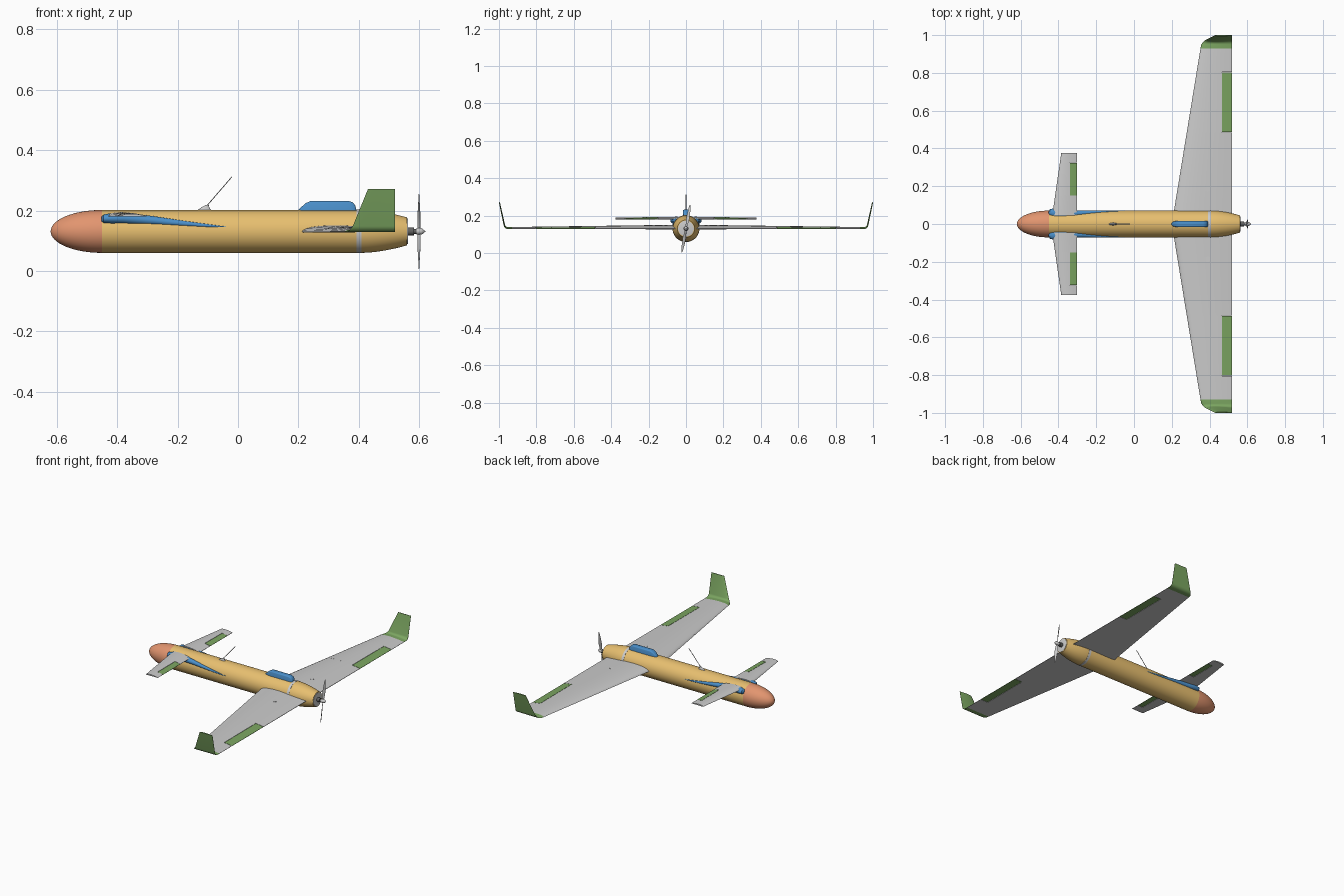
import bpy, bmesh, math
from mathutils import Vector

if "Cube" in bpy.data.objects:
    bpy.data.objects.remove(bpy.data.objects["Cube"])

CZ, R = 0.131, 0.071          # fuselage axis height and radius


def mat(name, rgb):
    m = bpy.data.materials.new(name)
    m.diffuse_color = (*rgb, 1)
    m.use_nodes = True
    m.node_tree.nodes["Principled BSDF"].inputs["Base Color"].default_value = m.diffuse_color
    return m


TAN = mat("tan", (0.80, 0.52, 0.16))
CORAL = mat("coral", (0.76, 0.30, 0.16))
BLUE = mat("blue", (0.07, 0.28, 0.60))
GREEN = mat("green", (0.20, 0.38, 0.12))
DARK = mat("dark", (0.12, 0.12, 0.12))


def loft(name, rings, material=None, mirror=False, angle=40):
    """Skin closed rings of equal length and cap both ends."""
    bm = bmesh.new()
    vs = [[bm.verts.new(p) for p in ring] for ring in rings]
    n = len(rings[0])
    for a, b in zip(vs, vs[1:]):
        for i in range(n):
            j = (i + 1) % n
            bm.faces.new((a[i], a[j], b[j], b[i]))
    bm.faces.new(vs[0])
    bm.faces.new(vs[-1])
    bmesh.ops.remove_doubles(bm, verts=bm.verts, dist=1e-6)
    bmesh.ops.recalc_face_normals(bm, faces=bm.faces)
    for f in bm.faces:
        f.smooth = True
    me = bpy.data.meshes.new(name)
    bm.to_mesh(me)
    bm.free()
    me.set_sharp_from_angle(angle=math.radians(angle))
    ob = bpy.data.objects.new(name, me)
    bpy.context.collection.objects.link(ob)
    if material:
        me.materials.append(material)
    if mirror:
        mod = ob.modifiers.new("mirror", 'MIRROR')
        mod.use_axis = (False, True, False)
        mod.use_mirror_merge = False
    return ob


def oval(x, y, z, ry, rz, n=24):
    return [(x, y + ry * math.cos(2 * math.pi * i / n),
             z + rz * math.sin(2 * math.pi * i / n)) for i in range(n)]


def lathe(name, profile, material=None):
    return loft(name, [oval(x, 0, CZ, r, r, 64) for x, r in profile], material)


def foil(y, z, le, te, thick, a=0.0, b=1.0, tilt=0.0, n=14):
    """Flat-bottomed wing section between chord positions a and b."""
    up, low = [], []
    for i in range(n + 1):
        t = a + (b - a) * (1 - math.cos(math.pi * i / n)) / 2
        h = thick * (2.6 * math.sqrt(t) * (1 - t) + 0.12 * t)
        lo = -thick * 0.35 * math.sqrt(t) * (1 - t) ** 3
        up.append((t, h))
        low.append((t, lo))
    pts = up + low[::-1][:-1] if a == 0 else up + low[::-1]
    s, c = math.sin(tilt), math.cos(tilt)
    return [(le + t * (te - le), y - h * s, z + h * c) for t, h in pts]


def flying_surface(name, flap_name, root, tip, te, z, y0, y1, hinge, gap=0.002):
    """Tapered panel with an inset flap; root and tip are (y, leading edge, thickness)."""
    def sec(y, x0=None, x1=None):
        k = (y - root[0]) / (tip[0] - root[0])
        le = root[1] + k * (tip[1] - root[1])
        th = root[2] + k * (tip[2] - root[2])
        f = lambda x: (x - le) / (te - le)
        return foil(y, z, le, te, th, f(x0) if x0 else 0, f(x1) if x1 else 1)
    loft(name + "_inner", [sec(root[0]), sec(y0)], None, True)
    # blunt-backed middle panel in front of the flap
    loft(name + "_middle", [sec(y0, None, hinge), sec(y1, None, hinge)], None, True)
    loft(name + "_outer", [sec(y1), sec(tip[0])], None, True)
    loft(flap_name, [sec(y0 + gap, hinge + gap), sec(y1 - gap, hinge + gap)], GREEN, True)


# Fuselage, nose and tail
q = [math.pi / 2 * i / 16 for i in range(17)]
lathe("nose_cone", [(-0.45 - 0.17 * math.cos(a), max(R * math.sin(a), 0.0005)) for a in q], CORAL)
tail = [(0.41 + 0.15 * i / 8, R - 0.025 * (i / 8) ** 1.7) for i in range(9)]
lathe("fuselage", [(-0.45, R)] + tail, TAN)
lathe("fuselage_band", [(0.392, R), (0.392, R + .001), (0.408, R + .001), (0.408, R)])
lathe("tail_plate", [(0.555, 0.042), (0.562, 0.042), (0.563, 0.038)])

# Main wing with ailerons
WZ = 0.129
flying_surface("wing", "aileron", (0.0, 0.20, 0.022), (0.93, 0.352, 0.010),
               0.52, WZ, 0.485, 0.805, 0.465)

# Winglets: curved bend, then a leaning fin
lean = math.radians(78)
rings = [foil(0.93, WZ, 0.352, 0.52, 0.010)]
for i in range(9):
    a = lean * i / 8
    rings.append(foil(0.95 + 0.025 * math.sin(a), WZ + 0.025 * (1 - math.cos(a)),
                      0.356 + 0.024 * (i / 8), 0.52, 0.010 - 0.003 * i / 8, tilt=a))
rings.append(foil(1.0, 0.271, 0.43, 0.52, 0.005, tilt=lean))
loft("winglet", rings, GREEN, True)

# Canard with elevators
flying_surface("canard", "elevator", (0.045, -0.433, 0.013), (0.377, -0.385, 0.008),
               -0.302, 0.181, 0.15, 0.325, -0.34)

# Blended fairing under the canard, trailing along the body side
fair = [(-0.452, .060, .172, .004, .008), (-0.445, .060, .173, .018, .014),
        (-0.42, .058, .174, .026, .017), (-0.38, .055, .174, .022, .018),
        (-0.33, .055, .171, .018, .017), (-0.27, .057, .166, .014, .014),
        (-0.18, .063, .157, .008, .009), (-0.10, .067, .150, .004, .005),
        (-0.04, .069, .146, .001, .001)]
loft("canard_fairing", [oval(*s) for s in fair], BLUE, True)

# Dorsal hatch hump
hump = [(0.195, .198, .006), (0.21, .212, .013), (0.225, .225, .016), (0.242, .232, .017),
        (0.365, .232, .017), (0.38, .227, .016), (0.388, .217, .015), (0.393, .198, .013)]
rings = []
for x, top, w in hump:
    c = min(0.006, w / 2)
    ring = [(x, w, 0.185), (x, w, top - c), (x, w - c * .3, top - c * .3), (x, w - c, top)]
    rings.append(ring + [(px, -py, pz) for px, py, pz in ring[::-1]])
loft("dorsal_hump", rings, BLUE, angle=50)

# Antenna mast and its base
loft("antenna_base", [
    [(cx + l * math.cos(2 * math.pi * i / 16), w * math.sin(2 * math.pi * i / 16), z)
     for i in range(16)]
    for z, cx, l, w in ((.196, -.112, .028, .008), (.206, -.110, .018, .006),
                        (.214, -.106, .009, .004), (.219, -.100, .004, .003))])
loft("antenna_rod", [oval(x, 0, z, .0022, .0022, 10)
                     for x, z in ((-.108, .21), (-.02, .312))])

# Round wing caps
for side in (1, -1):
    bpy.ops.mesh.primitive_cylinder_add(vertices=32, radius=0.014, depth=0.014,
                                        location=(0.39, side * 0.187, 0.141))
    bpy.context.object.name = "wing_cap"

# Motor shaft, hub and two-blade propeller
lathe("motor_shaft", [(0.56, .013), (0.582, .013), (0.583, .008), (0.59, .008)], DARK)
lathe("propeller_hub", [(0.59, .011), (0.607, .011), (0.612, .008), (0.617, .003), (0.62, .001)])
t = math.radians(10)
for sign in (1, -1):
    along = Vector((0, math.sin(t), math.cos(t))) * sign
    across = Vector((0, math.cos(t), -math.sin(t))) * sign
    rings = []
    for r, chord, pitch in ((.004, .010, 50), (.02, .014, 42), (.05, .020, 30),
                            (.085, .016, 20), (.115, .010, 14), (.129, .004, 12)):
        p = math.radians(pitch)
        u = across * math.cos(p) + Vector((math.sin(p), 0, 0))
        v = Vector((math.cos(p), 0, 0)) - across * math.sin(p)
        o = Vector((0.599, 0, CZ)) + along * r
        rings.append([o + u * chord / 2 * math.cos(a) + v * chord * .1 * math.sin(a)
                      for a in [2 * math.pi * i / 14 for i in range(14)]])
    loft("propeller_blade", rings)
